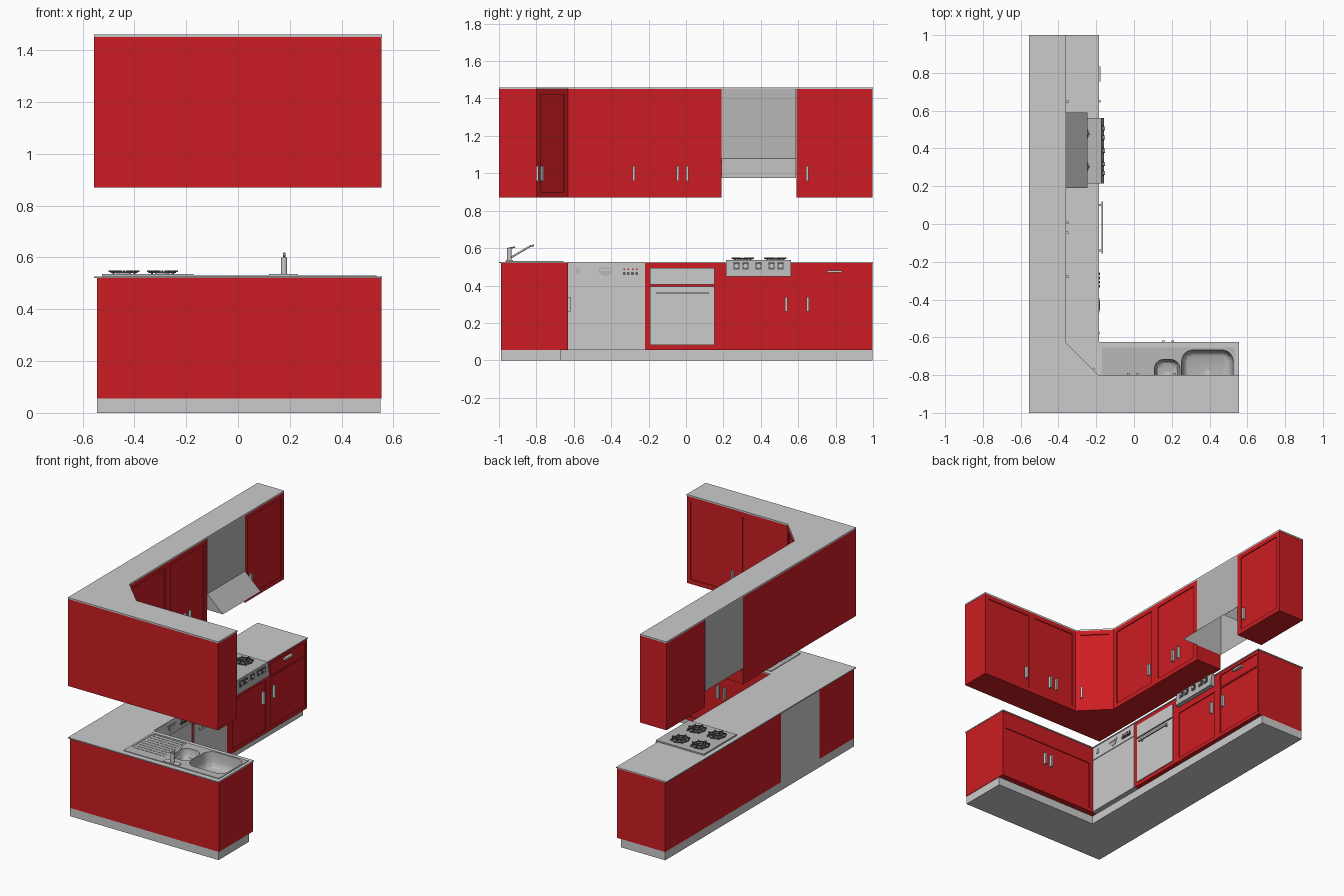
import bpy, bmesh, math
from mathutils import Matrix, Vector

if "Cube" in bpy.data.objects:
    bpy.data.objects.remove(bpy.data.objects["Cube"])


def material(name, r, g, b):
    m = bpy.data.materials.new(name)
    m.diffuse_color = (r, g, b, 1)
    m.use_nodes = True
    m.node_tree.nodes["Principled BSDF"].inputs["Base Color"].default_value = m.diffuse_color
    return m


RED = material("red_lacquer", 0.6, 0.012, 0.016)
STEEL = material("brushed_steel", 0.48, 0.48, 0.48)
DARK = material("cast_iron", 0.12, 0.12, 0.12)


# ---------- helpers ----------
def loft(name, rings, mat=None, caps=(True, True), frame=None, open_bottom=False, smooth=False):
    bm = bmesh.new()
    vr = [[bm.verts.new(p) for p in r] for r in rings]
    n = len(rings[0])
    for a, b in zip(vr, vr[1:]):
        for i in range(n):
            j = (i + 1) % n
            bm.faces.new((a[i], a[j], b[j], b[i]))
    if caps[0]:
        bm.faces.new(vr[0][::-1])
    if caps[1]:
        bm.faces.new(vr[-1])
    bmesh.ops.recalc_face_normals(bm, faces=bm.faces)
    if open_bottom:
        bm.normal_update()
        low = [f for f in bm.faces if f.normal.z < -0.9]
        bmesh.ops.delete(bm, geom=low, context='FACES')
    if frame:
        bm.transform(frame)
    me = bpy.data.meshes.new(name)
    bm.to_mesh(me)
    bm.free()
    ob = bpy.data.objects.new(name, me)
    bpy.context.collection.objects.link(ob)
    if mat:
        me.materials.append(mat)
    if smooth:
        bpy.ops.object.select_all(action='DESELECT')
        ob.select_set(True)
        bpy.context.view_layer.objects.active = ob
        bpy.ops.object.shade_smooth_by_angle(angle=math.radians(40))
    return ob


def prism(name, pts, z0, z1, mat=None, frame=None, smooth=False):
    return loft(name, [[(x, y, z) for x, y in pts] for z in (z0, z1)], mat, frame=frame, smooth=smooth)


def box(name, x0, x1, y0, y1, z0, z1, mat=None, frame=None):
    return prism(name, [(x0, y0), (x1, y0), (x1, y1), (x0, y1)], z0, z1, mat, frame)


def circle(cx, cy, r, n=20):
    return [(cx + r * math.cos(2 * math.pi * i / n), cy + r * math.sin(2 * math.pi * i / n)) for i in range(n)]


def rounded(x0, x1, y0, y1, r, seg=6):
    pts = []
    for k, (cx, cy) in enumerate([(x1 - r, y1 - r), (x0 + r, y1 - r), (x0 + r, y0 + r), (x1 - r, y0 + r)]):
        for i in range(seg + 1):
            a = math.pi / 2 * (k + i / seg)
            pts.append((cx + r * math.cos(a), cy + r * math.sin(a)))
    return pts


# local frames of cabinet fronts: x along the front, -y outward
def front(x, y, deg):
    return Matrix.Translation((x, y, 0)) @ Matrix.Rotation(math.radians(deg), 4, 'Z')


BASE_A, BASE_B = front(-0.19, 0, 90), front(0, -0.63, 180)
TOP_A, TOP_B, TOP_C = front(-0.36, 0, 90), front(0, -0.80, 180), front(-0.19, -0.80, 135)


def door(name, frame, outer, inner):
    def ring(r, y):
        return [(r[0], y, r[2]), (r[1], y, r[2]), (r[1], y, r[3]), (r[0], y, r[3])]
    loft(name, [ring(outer, 0.012), ring(outer, 0), ring(inner, 0), ring(inner, 0.006)], RED, frame=frame)


def handle(name, frame, u, z, w=0.013, h=0.08):
    box(name, u - w / 2, u + w / 2, -0.012, 0.006, z - h / 2, z + h / 2, None, frame)


# ---------- base cabinets ----------
prism("plinth", [(-0.545, -0.99), (0.55, -0.99), (0.55, -0.67), (-0.22, -0.67), (-0.22, 0.997), (-0.545, 0.997)], 0, 0.055)
sink_cab = box("sink_cabinet", -0.545, 0.553, -0.99, -0.642, 0.055, 0.52, RED)
box("long_base_cabinet", -0.545, -0.202, -0.22, 0.997, 0.055, 0.52, RED)
door("sink_cabinet_front", BASE_B, (-0.553, 0.545, 0.055, 0.52), (-0.53, 0.16, 0.08, 0.405))
door("oven_surround", BASE_A, (-0.22, 0.185, 0.055, 0.52), (-0.195, 0.155, 0.08, 0.497))
door("hob_cabinet_front", BASE_A, (0.185, 0.6, 0.055, 0.52), (0.215, 0.565, 0.08, 0.405))
door("end_cabinet_door", BASE_A, (0.6, 0.997, 0.055, 0.41), (0.62, 0.98, 0.08, 0.405))
door("end_cabinet_drawer", BASE_A, (0.6, 0.997, 0.41, 0.52), (0.62, 0.98, 0.415, 0.5))
for u in (-0.205, -0.155):
    handle("sink_door_handle", BASE_B, u, 0.3)
for u in (0.535, 0.65):
    handle("base_door_handle", BASE_A, u, 0.3)
handle("drawer_handle", BASE_A, 0.795, 0.475, 0.08, 0.013)

# dishwasher with controls
box("dishwasher", -0.545, -0.192, -0.63, -0.22, 0.055, 0.52)
box("dishwasher_control_panel", -0.628, -0.222, -0.003, 0.004, 0.432, 0.518, None, BASE_A)
box("dishwasher_door", -0.628, -0.222, -0.002, 0.004, 0.058, 0.428, None, BASE_A)
box("dishwasher_switch", -0.588, -0.57, -0.008, 0, 0.462, 0.49, STEEL, BASE_A)
half = [(-0.43 + 0.038 * math.cos(a), 0.487 + 0.036 * math.sin(a)) for a in (math.pi * (1 + i / 12) for i in range(13))]
half += [(-0.468, 0.496), (-0.392, 0.496)][::-1]
loft("dishwasher_latch", [[(u, y, z) for u, z in half] for y in (0, -0.007)], STEEL, frame=BASE_A)
box("latch_grip", -0.455, -0.405, -0.011, -0.006, 0.478, 0.488, None, BASE_A)
for i in range(4):
    u = -0.33 + i * 0.022
    box("indicator_light", u - 0.004, u + 0.004, -0.007, 0, 0.482, 0.49, RED, BASE_A)
    box("program_button", u - 0.007, u + 0.007, -0.01, 0, 0.456, 0.473, DARK, BASE_A)

# oven
box("oven_control_panel", -0.193, 0.153, -0.003, 0.008, 0.405, 0.495, None, BASE_A)
box("oven_door", -0.193, 0.153, -0.003, 0.008, 0.083, 0.396, None, BASE_A)
box("oven_handle", -0.157, 0.12, -0.025, -0.017, 0.354, 0.366, None, BASE_A)
for u in (-0.14, 0.1):
    box("oven_handle_post", u - 0.005, u + 0.005, -0.02, 0, 0.356, 0.364, None, BASE_A)

# ---------- worktop and sink ----------
worktop = prism("worktop", [(-0.555, -1), (0.555, -1), (0.555, -0.625), (-0.185, -0.625), (-0.185, 1), (-0.555, 1)], 0.52, 0.527)
deck = box("sink_deck", -0.17, 0.535, -0.965, -0.655, 0.526, 0.531, STEEL)


def cut(cutter, targets):
    cutter.hide_render = True
    cutter.display_type = 'WIRE'
    for t in targets:
        m = t.modifiers.new("cut", 'BOOLEAN')
        m.operation, m.object, m.solver = 'DIFFERENCE', cutter, 'EXACT'


for name, (x0, x1, y0, y1), r, depth in (("large_bowl", (0.252, 0.525, -0.91, -0.667), 0.06, 0.1),
                                         ("small_bowl", (0.108, 0.243, -0.88, -0.717), 0.05, 0.06)):
    cut(prism(name + "_cutter", rounded(x0, x1, y0, y1, r), 0.53 - depth - 0.01, 0.56), (worktop, deck, sink_cab))
    rings = []
    for ins, z in ((0, 0.531), (0.004, 0.531 - depth * 0.6), (0.014, 0.531 - depth * 0.9), (0.03, 0.531 - depth)):
        rings.append([(x, y, z) for x, y in rounded(x0 + ins, x1 - ins, y0 + ins, y1 - ins, r - ins * 0.8)])
    loft(name, rings, STEEL, caps=(False, True), smooth=True)
    prism(name + "_drain", circle((x0 + x1) / 2, (y0 + y1) / 2, 0.016), 0.531 - depth, 0.533 - depth)
cut(prism("drainer_cutter", rounded(-0.155, 0.095, -0.91, -0.67, 0.02), 0.5285, 0.56), (deck,))
for i in range(8):
    y = -0.89 + i * 0.028
    box("drainer_rib", -0.14, 0.08, y - 0.003, y + 0.003, 0.528, 0.5303, STEEL)

# mixer tap
box("tap_base", 0.12, 0.232, -0.962, -0.925, 0.53, 0.536)
prism("tap_body", circle(0.178, -0.944, 0.012), 0.535, 0.6, smooth=True)
for name, pts, r in (("tap_spout", [(-0.944, 0.545), (-0.83, 0.612), (-0.812, 0.614)], 0.005),
                     ("tap_lever", [(-0.95, 0.599), (-0.915, 0.605)], 0.004)):
    cu = bpy.data.curves.new(name, 'CURVE')
    cu.dimensions, cu.bevel_depth, cu.use_fill_caps = '3D', r, True
    s = cu.splines.new('POLY')
    s.points.add(len(pts) - 1)
    for p, (y, z) in zip(s.points, pts):
        p.co = (0.178, y, z, 1)
    bpy.context.collection.objects.link(bpy.data.objects.new(name, cu))

# ---------- hob ----------
box("hob_plate", -0.525, -0.18, 0.215, 0.562, 0.526, 0.536, STEEL)
prof = [(-0.195, 0.447), (-0.16, 0.447), (-0.172, 0.536), (-0.195, 0.536)]
loft("hob_control_panel", [[(x, y, z) for x, z in prof] for y in (0.215, 0.562)], STEEL)
for y in (0.27, 0.318, 0.388, 0.458, 0.506):
    box("knob_plate", -0.18, -0.161, y - 0.016, y + 0.016, 0.486, 0.522, DARK)
    loft("hob_knob", [[(x, y + u, 0.505 + v) for u, v in circle(0, 0, 0.011, 16)] for x in (-0.165, -0.154)])
for cx in (-0.44, -0.292):
    for cy in (0.303, 0.477):
        prism("burner", circle(cx, cy, 0.028), 0.535, 0.542, STEEL)
        prism("burner_cap", circle(cx, cy, 0.018), 0.542, 0.546, DARK)
        for i in range(8):
            f = Matrix.Translation((cx, cy, 0)) @ Matrix.Rotation(i * math.pi / 4, 4, 'Z')
            box("grate_arm", 0.014, 0.06, -0.003, 0.003, 0.543, 0.55, DARK, f)
            if i % 2:
                box("grate_foot", 0.054, 0.06, -0.003, 0.003, 0.535, 0.544, DARK, f)
        hole = [[(x, y, z) for x, y in circle(cx, cy, r, 24)]
                for r, z in ((0.048, 0.54), (0.053, 0.54), (0.053, 0.545), (0.048, 0.545), (0.048, 0.54))]
        loft("grate_ring", hole, DARK, caps=(False, False))

# ---------- wall cabinets ----------
prism("wall_cabinet_corner_run", [(-0.555, -1), (0.553, -1), (0.553, -0.812), (-0.195, -0.812),
                                  (-0.372, -0.635), (-0.372, 0.19), (-0.555, 0.19)], 0.87, 1.45, RED)
box("wall_cabinet_end", -0.555, -0.372, 0.59, 0.998, 0.87, 1.45, RED)
prism("wall_cabinet_top", [(-0.555, -1), (0.555, -1), (0.555, -0.8), (-0.19, -0.8),
                           (-0.36, -0.63), (-0.36, 1), (-0.555, 1)], 1.45, 1.46)
for name, frame, u0, u1, m0, m1, grips in (
        ("wall_door_a1", TOP_A, -0.63, -0.225, 0.03, 0.03, (-0.28,)),
        ("wall_door_a2", TOP_A, -0.225, 0.19, 0.03, 0.035, (-0.045, 0.007)),
        ("wall_door_a3", TOP_A, 0.59, 0.998, 0.03, 0.025, (0.648,)),
        ("wall_door_b1", TOP_B, -0.553, -0.17, 0.025, 0.025, (-0.215,)),
        ("wall_door_b2", TOP_B, -0.17, 0.19, 0.025, 0.025, (-0.02, 0.03)),
        ("corner_door", TOP_C, 0.0, 0.2404, 0.03, 0.03, (0.038,))):
    door(name, frame, (u0, u1, 0.87, 1.45), (u0 + m0, u1 - m1, 0.9, 1.42))
    for u in grips:
        handle(name + "_handle", frame, u, 1.0)

# extractor hood, open underneath
prof = [(-0.555, 0.975), (-0.245, 0.975), (-0.36, 1.08), (-0.36, 1.45), (-0.555, 1.45)]
loft("extractor_hood", [[(x, y, z) for x, z in prof] for y in (0.191, 0.589)], STEEL, open_bottom=True)
